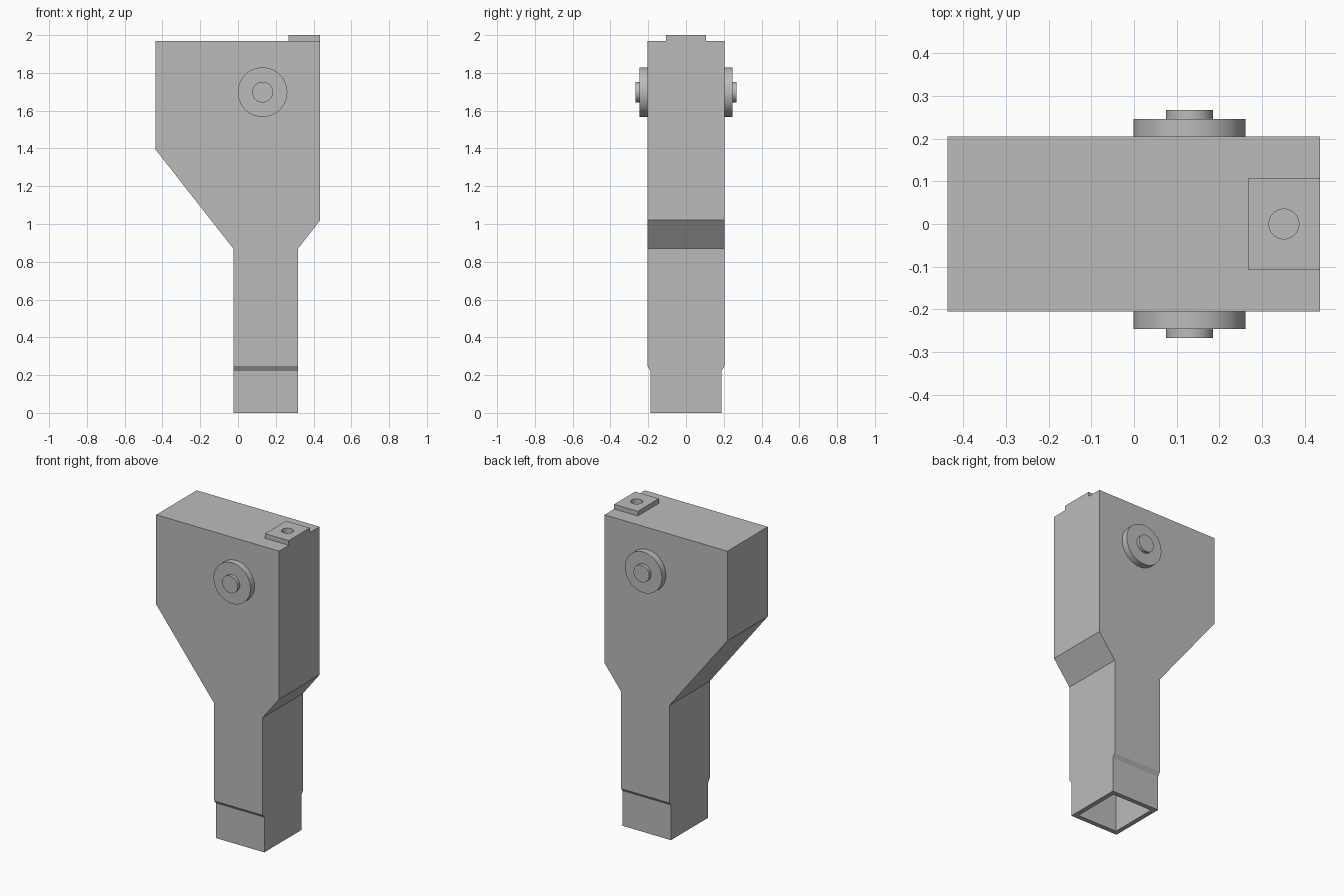
import bpy, bmesh, math
from mathutils import Matrix

cube = bpy.data.objects.get("Cube")
if cube:
    bpy.data.objects.remove(cube, do_unlink=True)

grey = bpy.data.materials.new("plain grey")
grey.use_nodes = True
COLOUR = (0.5, 0.5, 0.5, 1)
grey.diffuse_color = COLOUR
grey.node_tree.nodes["Principled BSDF"].inputs["Base Color"].default_value = COLOUR

HALF = 0.205      # half depth of the housing
LOW_HALF = 0.188  # half depth of the stepped lower end


def finish(name, bm, smooth=False):
    bmesh.ops.recalc_face_normals(bm, faces=bm.faces[:])
    mesh = bpy.data.meshes.new(name)
    bm.to_mesh(mesh)
    bm.free()
    mesh.materials.append(grey)
    obj = bpy.data.objects.new(name, mesh)
    bpy.context.collection.objects.link(obj)
    if smooth:
        bpy.ops.object.select_all(action='DESELECT')
        obj.select_set(True)
        bpy.context.view_layer.objects.active = obj
        bpy.ops.object.shade_smooth_by_angle(angle=math.radians(30))
    return obj


def cylinder(name, centre, radius, depth, along_y=False):
    bm = bmesh.new()
    turn = Matrix.Rotation(math.pi / 2 if along_y else 0, 4, 'X')
    bmesh.ops.create_cone(bm, cap_ends=True, segments=64, radius1=radius,
                          radius2=radius, depth=depth,
                          matrix=Matrix.Translation(centre) @ turn)
    return finish(name, bm, smooth=True)


# Housing: extruded side profile
bm = bmesh.new()
profile = [(-0.025, 0), (0.318, 0), (0.318, 0.87), (0.435, 1.02),
           (0.435, 1.97), (-0.437, 1.97), (-0.437, 1.395), (-0.025, 0.87)]
face = bm.faces.new([bm.verts.new((x, -HALF, z)) for x, z in profile])
ext = bmesh.ops.extrude_face_region(bm, geom=[face])
for v in ext["geom"]:
    if isinstance(v, bmesh.types.BMVert):
        v.co.y = HALF

# Thinner lower end with a sloped step
for z in (0.248, 0.223):
    bmesh.ops.bisect_plane(bm, geom=bm.verts[:] + bm.edges[:] + bm.faces[:],
                           plane_co=(0, 0, z), plane_no=(0, 0, 1))
for v in bm.verts:
    if v.co.z < 0.235:
        v.co.y *= LOW_HALF / HALF

# Hollow shaft, open at the bottom
bmesh.ops.recalc_face_normals(bm, faces=bm.faces[:])
bottom = [f for f in bm.faces if f.calc_center_median().z < 0.001]
bmesh.ops.inset_region(bm, faces=bottom, thickness=0.042)
inner = bmesh.ops.extrude_face_region(bm, geom=bottom)
bmesh.ops.delete(bm, geom=bottom, context='FACES')
for v in inner["geom"]:
    if isinstance(v, bmesh.types.BMVert):
        v.co.z = 0.86
housing = finish("housing", bm)

# Round bosses and pins on both broad sides
for side, sign in (("front", -1), ("back", 1)):
    cylinder(side + "_boss", (0.13, sign * (HALF + 0.02), 1.698), 0.131, 0.042, True)
    cylinder(side + "_pin", (0.13, sign * (HALF + 0.03), 1.698), 0.055, 0.063, True)

# Mounting pad on top
bm = bmesh.new()
bmesh.ops.create_cube(bm, size=1, matrix=Matrix.Translation((0.351, 0, 1.985))
                      @ Matrix.Diagonal((0.168, 0.214, 0.03, 1)))
pad = finish("mounting_pad", bm)

# Blind hole through the pad
cutter = cylinder("hole_cutter", (0.351, 0, 1.98), 0.035, 0.12)
cutter.hide_render = True
cutter.hide_set(True)
for obj in (housing, pad):
    mod = obj.modifiers.new("hole", 'BOOLEAN')
    mod.operation = 'DIFFERENCE'
    mod.solver = 'EXACT'
    mod.object = cutter
